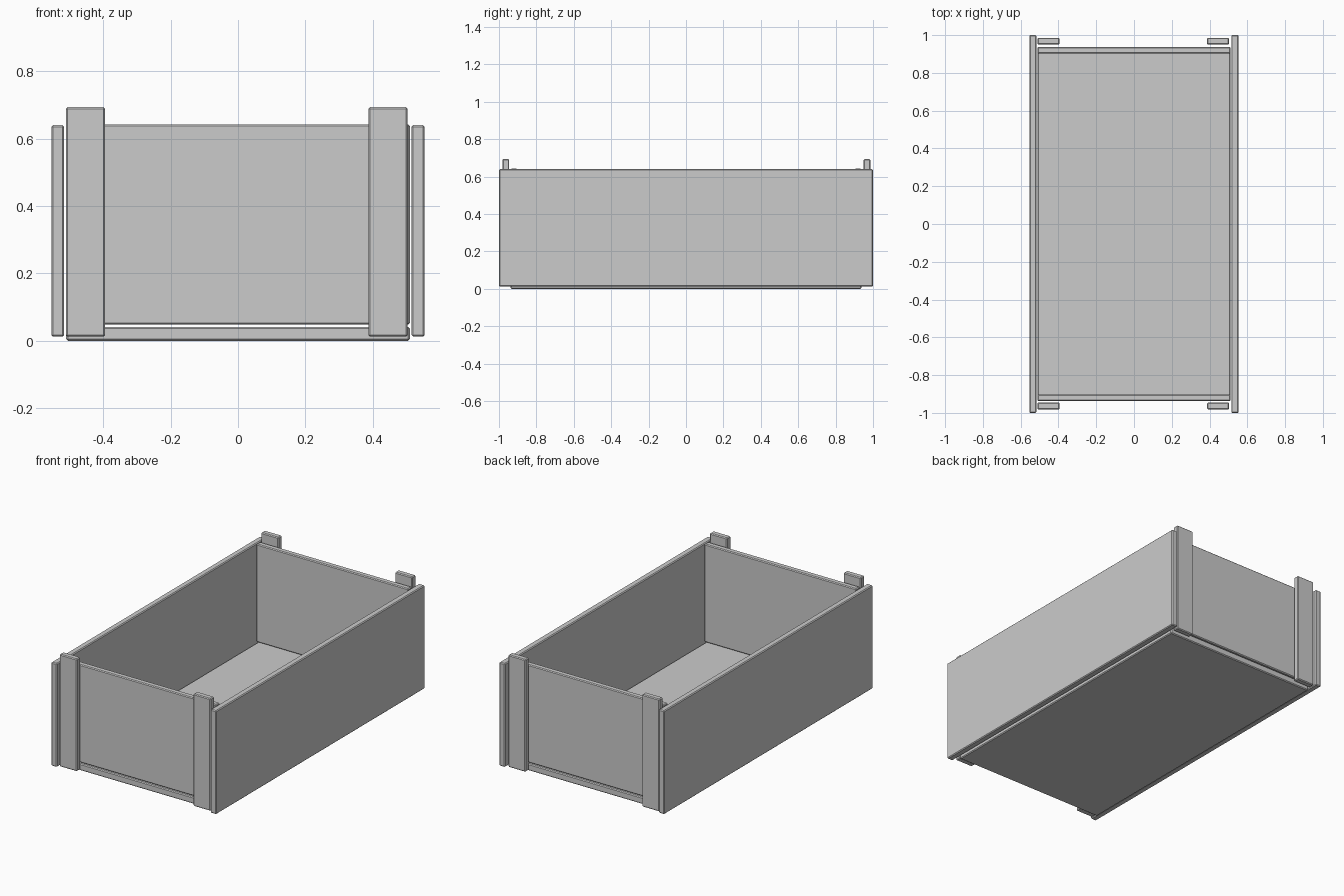
import bpy

if "Cube" in bpy.data.objects:
    bpy.data.objects.remove(bpy.data.objects["Cube"])


def board(name, x, y, z, bevel=0.005):
    """Chamfered plank spanning the given (min, max) ranges."""
    spans = (x, y, z)
    bpy.ops.mesh.primitive_cube_add(size=1, location=[(a + b) / 2 for a, b in spans])
    ob = bpy.context.object
    ob.name = name
    ob.scale = [b - a for a, b in spans]
    bpy.ops.object.transform_apply(location=False, rotation=False, scale=True)
    mod = ob.modifiers.new("Bevel", 'BEVEL')
    mod.width = bevel
    mod.segments = 1
    return ob


# Floor
board("floor", (-0.51, 0.51), (-0.938, 0.938), (0.0, 0.041))

# Long side walls
board("left_wall", (-0.554, -0.516), (-1, 1), (0.012, 0.64))
board("right_wall", (0.515, 0.554), (-1, 1), (0.012, 0.64))

# Short end walls
board("front_wall", (-0.51, 0.51), (-0.938, -0.902), (0.048, 0.642))
board("back_wall", (-0.51, 0.51), (0.902, 0.938), (0.048, 0.642))

# Corner posts outside the end walls
for end, y in (("front", (-0.982, -0.945)), ("back", (0.95, 0.986))):
    for side, x in (("left", (-0.511, -0.394)), ("right", (0.387, 0.503))):
        board(f"{end}_{side}_post", x, y, (0.012, 0.693))
